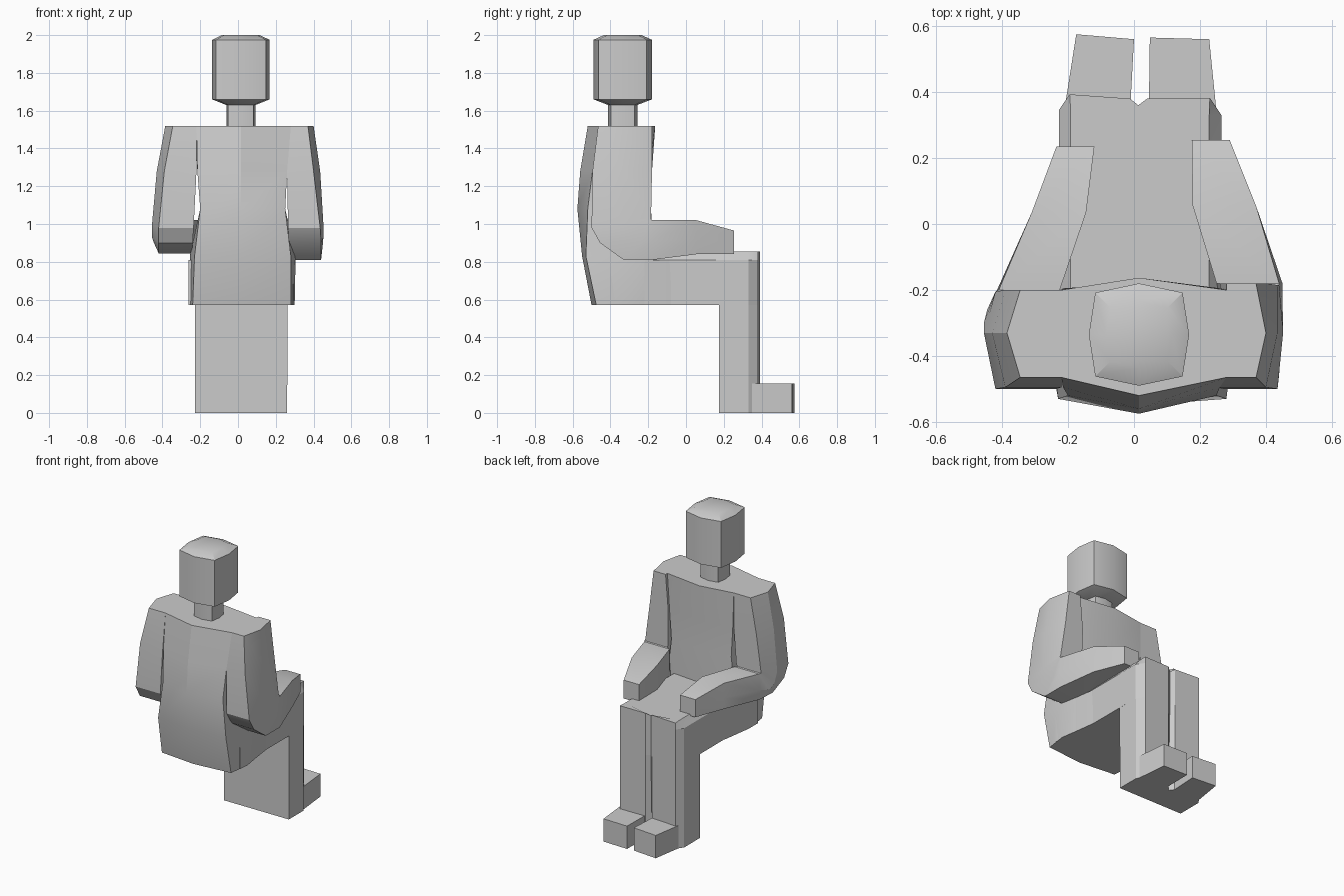
import bpy, bmesh, math

if "Cube" in bpy.data.objects:
    bpy.data.objects.remove(bpy.data.objects["Cube"])


def loft(name, rings, angle=26):
    """Skin a list of equal-length point rings and cap both ends."""
    bm = bmesh.new()
    vs = [[bm.verts.new(p) for p in r] for r in rings]
    n = len(rings[0])
    for a, b in zip(vs, vs[1:]):
        for i in range(n):
            j = (i + 1) % n
            bm.faces.new((a[i], a[j], b[j], b[i]))
    bm.faces.new(vs[0][::-1])
    bm.faces.new(vs[-1])
    bmesh.ops.recalc_face_normals(bm, faces=bm.faces)
    me = bpy.data.meshes.new(name)
    bm.to_mesh(me)
    bm.free()
    ob = bpy.data.objects.new(name, me)
    bpy.context.collection.objects.link(ob)
    bpy.ops.object.select_all(action='DESELECT')
    ob.select_set(True)
    bpy.context.view_layer.objects.active = ob
    bpy.ops.object.shade_smooth_by_angle(angle=math.radians(angle))
    return ob


def flat_ring(pts, z):
    return [(x, y, z) for x, y in pts]


# Head and neck: squarish octagons
CX, CY = 0.015, -0.335


def octagon(hx, hy, z):
    unit = [(1, 0), (.87, .82), (0, 1), (-.87, .82),
            (-1, 0), (-.87, -.82), (0, -1), (.87, -.82)]
    return [(CX + u * hx, CY + v * hy, z) for u, v in unit]


loft("head", [octagon(.077, .077, 1.63), octagon(.152, .155, 1.66),
              octagon(.152, .155, 1.975), octagon(.1, .1, 2.0)])
loft("neck", [octagon(.077, .077, 1.50), octagon(.077, .077, 1.64)])


# Torso: z, left x, right x, side bulge, back corner y, back centre y, front corner y, front centre y
torso = [(.57, -.24, .28, .02, -.475, -.50, -.20, -.20),
         (.83, -.23, .28, .025, -.53, -.55, -.20, -.175),
         (1.08, -.20, .25, .0, -.52, -.575, -.20, -.185),
         (1.28, -.215, .26, .0, -.495, -.56, -.195, -.18),
         (1.52, -.22, .28, .01, -.465, -.52, -.20, -.163)]
loft("torso", [[(l, yb, z), (CX, yc, z), (r, yb, z), (r + s, -.33, z),
                (r, yf, z), (CX, yfc, z), (l, yf, z), (l - s, -.33, z)]
               for z, l, r, s, yb, yc, yf, yfc in torso])

# Arms: (y, z) of the back, outer middle and front of each ring, shoulder to hand
path = [((-.465, 1.52), (-.33, 1.52), (-.18, 1.52)),
        ((-.495, 1.28), (-.33, 1.28), (-.18, 1.28)),
        ((-.50, .98), (-.33, 1.0), (-.185, 1.04)),
        ((-.455, .90), (-.30, .93), (-.185, 1.03)),
        ((-.33, .81), (-.24, .90), (-.185, 1.025)),
        ((-.18, .81), (-.18, .91), (-.18, 1.02)),
        ((.055, .84), (.055, .92), (.055, 1.02)),
        ((.255, .84), (.255, .90), (.255, .965))]
# inner x, outer corner x, outer middle x
right_x = [(.28, .37, .40), (.26, .40, .435), (.265, .435, .452), (.27, .44, .452),
           (.27, .44, .45), (.25, .44, .45), (.178, .37, .37), (.175, .29, .29)]
left_x = [(-.22, -.345, -.385), (-.22, -.39, -.43), (-.235, -.42, -.455), (-.24, -.42, -.455),
          (-.24, -.42, -.445), (-.225, -.41, -.415), (-.145, -.31, -.31), (-.12, -.235, -.235)]


def arm(name, xs, dy, zmin):
    rings = []
    for (b, m, f), (xi, xo, xm) in zip(path, xs):
        pts = [(xi, *b), (xo, *b), (xm, *m), (xo, *f), (xi, *f)]
        rings.append([(x, y + (dy if y > -.25 else 0), max(z, zmin)) for x, y, z in pts])
    loft(name, rings)


arm("right_arm", right_x, 0, 0)
arm("left_arm", left_x, -.02, .845)


# Legs: joined plan outline with a groove between the knees
def legs_plan(back, wl, wr, groove):
    return [(wl, back), (wl, .345), (-.195, .393), (-.012, .38), (.013, groove),
            (.04, .38), (.23, .382), (wr, .33), (wr, back)]


loft("lower_legs", [flat_ring(legs_plan(.175, -.228, .26, .345), 0),
                    flat_ring(legs_plan(.175, -.228, .263, .36), .60)])
loft("thighs", [flat_ring(legs_plan(-.33, -.228, .263, .36), .57),
                flat_ring(legs_plan(-.33, -.228, .265, .36), .81),
                [(x, y, .838 if abs(x - .013) < .001 else .855)
                 for x, y in legs_plan(-.33, -.192, .228, .36)]])
# Hips widening from the thighs to the torso
loft("hips", [[(-.262, -.40, z), (.294, -.40, z), (.294, -.30, z), (.264, -.08, z),
               (-.23, -.08, z), (-.262, -.30, z)] for z in (.57, .81)])

# Feet
feet = {"left_foot": [(-.212, .34), (-.012, .34), (0, .56), (-.175, .575)],
        "right_foot": [(.045, .34), (.25, .34), (.228, .56), (.048, .565)]}
for name, pts in feet.items():
    loft(name, [flat_ring(pts, 0), flat_ring(pts, .155)])
